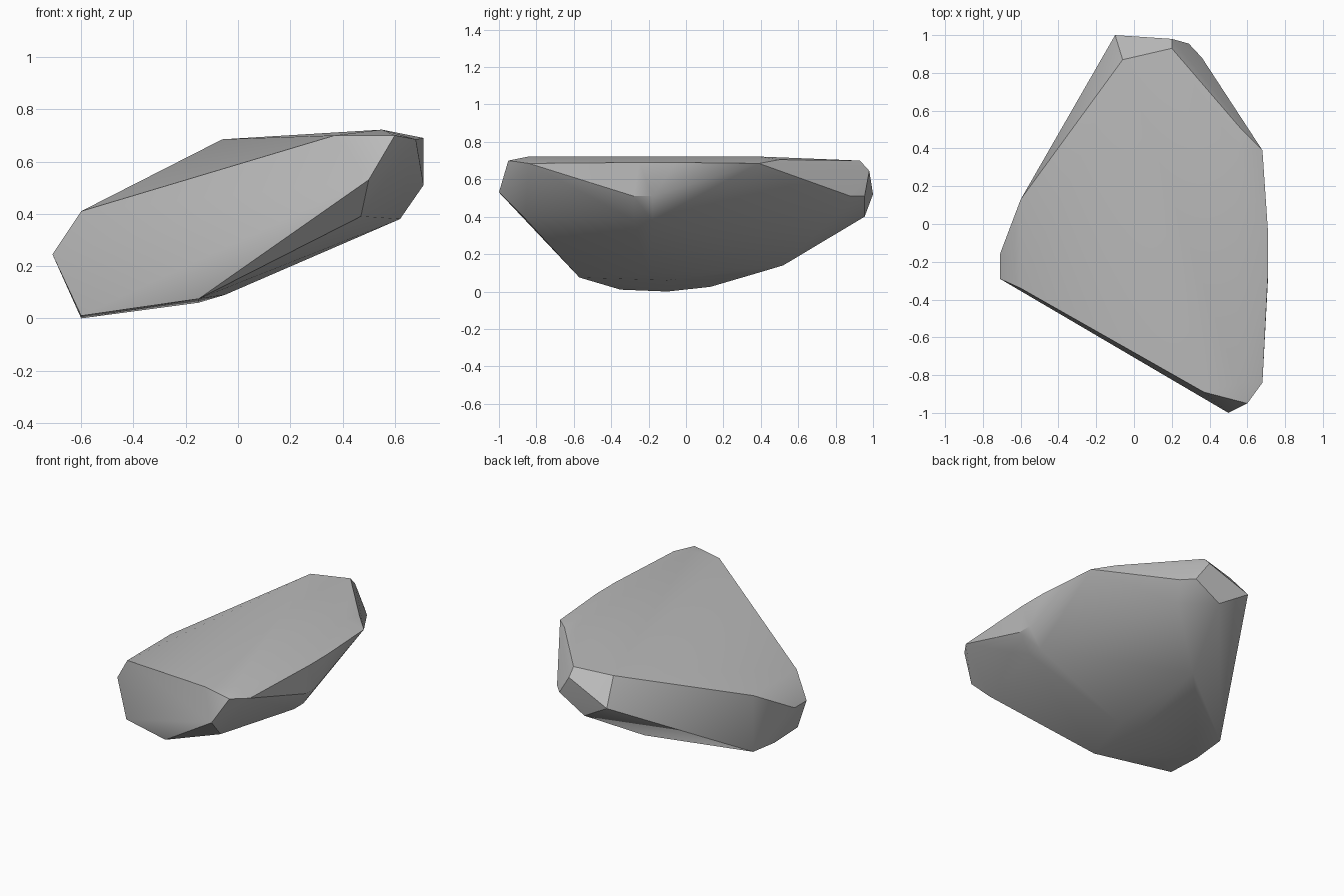
import bpy
import bmesh
from mathutils import Vector

# Remove the default cube only
default_cube = bpy.data.objects.get("Cube")
if default_cube:
    bpy.data.objects.remove(default_cube, do_unlink=True)


def make_material(name, color):
    """Create one flat material with matching viewport and render colour."""
    material = bpy.data.materials.new(name)
    material.use_nodes = True
    material.diffuse_color = color
    shader = next(n for n in material.node_tree.nodes if n.type == "BSDF_PRINCIPLED")
    shader.inputs["Base Color"].default_value = color
    shader.inputs["Roughness"].default_value = 0.9
    return material


def make_boulder(name, corner_groups, material, sharp_angle):
    """Wrap a convex stone surface around groups of corner points."""
    bm = bmesh.new()
    for group in corner_groups:
        for corner in group:
            bm.verts.new(Vector(corner))
    hull = bmesh.ops.convex_hull(bm, input=bm.verts)
    unused = {g for g in hull["geom_interior"] + hull["geom_unused"]
              if isinstance(g, bmesh.types.BMVert)}
    bmesh.ops.delete(bm, geom=list(unused), context="VERTS")
    bmesh.ops.recalc_face_normals(bm, faces=bm.faces)

    mesh = bpy.data.meshes.new(name)
    bm.to_mesh(mesh)
    bm.free()
    mesh.materials.append(material)
    boulder = bpy.data.objects.new(name, mesh)
    bpy.context.collection.objects.link(boulder)

    # Soft facets with crisp main edges
    bpy.ops.object.select_all(action="DESELECT")
    boulder.select_set(True)
    bpy.context.view_layer.objects.active = boulder
    bpy.ops.object.shade_smooth_by_angle(angle=sharp_angle)
    return boulder


# Sloping top face
top_rim = [(-.6, -.34, .41), (.37, -.89, .7), (.6, -.95, .7), (.68, -.84, .685),
           (.71, -.25, .69), (.71, -.05, .69), (.68, .39, .685), (.57, .5, .705),
           (.2, .93, .7), (-.06, .87, .685), (-.6, .13, .41)]
top_crest = [(.55, y, .722) for y in (-.84, .38)]

# Widest points around the sides
left_nose = [(-.71, y, .245) for y in (-.29, -.16)]
right_bulge = [(x, y, z) for x, z in ((.71, .51), (.62, .38)) for y in (-.28, -.18)]
front_tip = [(.5, -1, .53), (.47, -.86, .39)]

# Chipped back end
back_chip = [(-.1, 1, .52), (.2, .98, .645), (.29, .955, .51), (.36, .88, .51),
             (.1, .955, .4), (.3, .79, .4)]

# Flattened underside
underside = [(-.6, -.35, .01), (-.6, -.1, 0), (-.6, .13, .025),
             (-.15, -.57, .075), (-.15, -.1, .06), (-.05, -.2, .09),
             (-.15, .42, .11), (-.05, .52, .14)]

stone_grey = make_material("stone grey", (.5, .5, .5, 1))
make_boulder("boulder",
             [top_rim, top_crest, left_nose, right_bulge, front_tip, back_chip, underside],
             stone_grey, .6)
